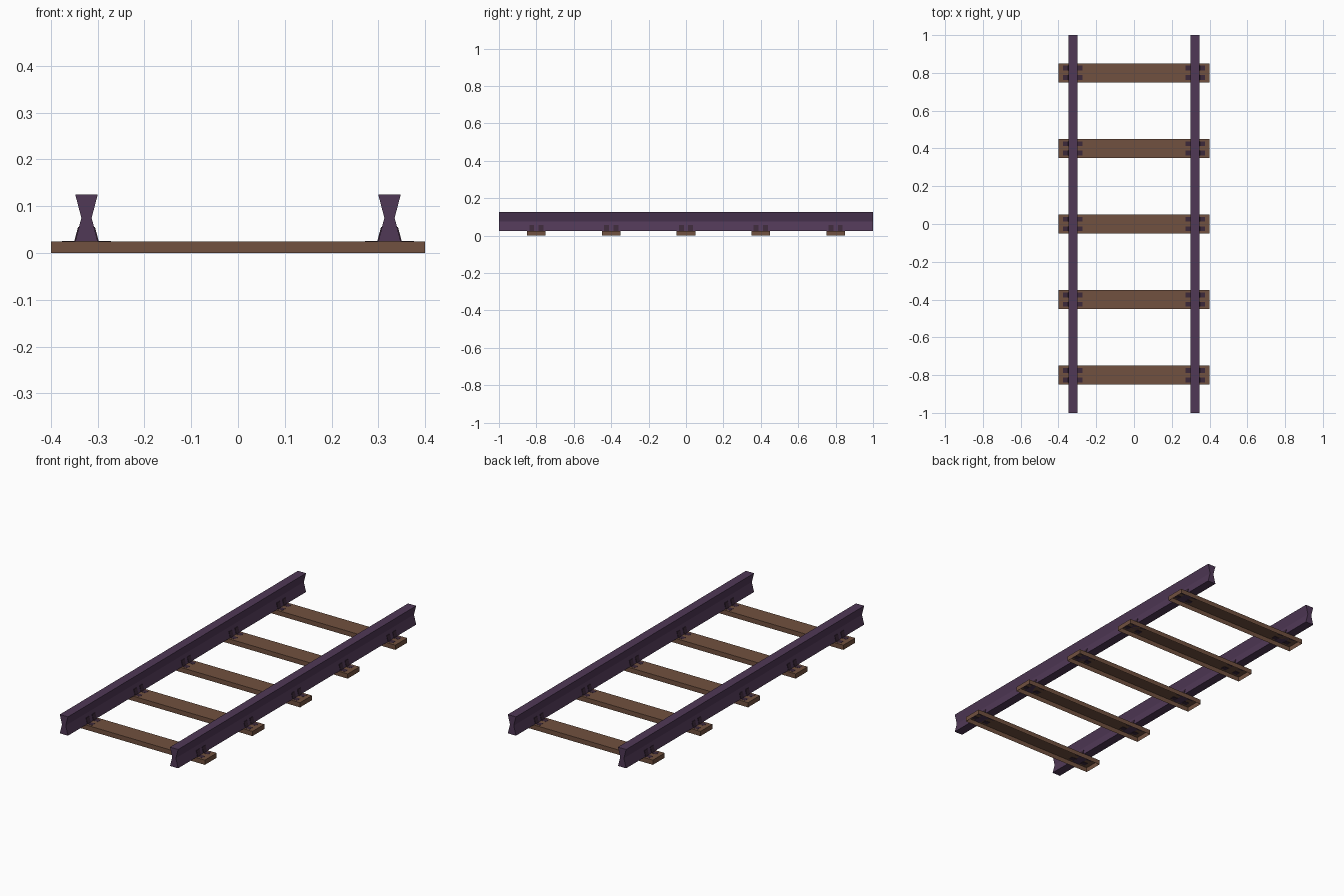
import bpy, bmesh

if "Cube" in bpy.data.objects:
    bpy.data.objects.remove(bpy.data.objects["Cube"])


def material(name, rgb):
    m = bpy.data.materials.new(name)
    m.diffuse_color = (*rgb, 1)
    m.use_nodes = True
    m.node_tree.nodes["Principled BSDF"].inputs["Base Color"].default_value = m.diffuse_color
    return m


steel = material("purple steel", (0.080, 0.040, 0.094))
wood = material("brown wood", (0.166, 0.082, 0.050))
iron = material("dark iron", (0.045, 0.022, 0.042))


def finish(name, bm, mat):
    bmesh.ops.recalc_face_normals(bm, faces=bm.faces)
    me = bpy.data.meshes.new(name)
    bm.to_mesh(me)
    bm.free()
    me.materials.append(mat)
    ob = bpy.data.objects.new(name, me)
    bpy.context.collection.objects.link(ob)
    return ob


def extrude_profile(name, points, y0, y1, mat):
    """Closed x/z outline swept along y."""
    bm = bmesh.new()
    face = bm.faces.new([bm.verts.new((x, y0, z)) for x, z in points])
    res = bmesh.ops.extrude_face_region(bm, geom=[face], use_keep_orig=True)
    verts = [g for g in res["geom"] if isinstance(g, bmesh.types.BMVert)]
    bmesh.ops.translate(bm, verts=verts, vec=(0, y1 - y0, 0))
    return finish(name, bm, mat)


RAIL_X, LOW, WAIST, TOP = 0.324, 0.025, 0.075, 0.125
rail = [(-.024, LOW), (.024, LOW), (.011, WAIST), (.024, TOP), (-.024, TOP), (-.011, WAIST)]
# thin bent strip: lies on the sleeper, then climbs the rail flank
clip = [(.022, .0235), (.052, .0235), (.052, .0256), (.026, .0256), (.0182, .0555), (.014, .0555)]

# rails with clips on both flanks at each sleeper
for side, label in ((-1, "left"), (1, "right")):
    extrude_profile(f"{label}_rail", [(side * RAIL_X + x, z) for x, z in rail], -1, 1, steel)
    for i in range(5):
        for dy in (-.025, .025):
            for flank in (-1, 1):
                y = -.8 + .4 * i + dy
                extrude_profile(f"{label}_rail_clip", [(side * RAIL_X + flank * x, z) for x, z in clip],
                                y - .013, y + .013, iron)

# sleepers, hollow underneath
for i in range(5):
    bm = bmesh.new()
    bmesh.ops.create_cube(bm, size=1)
    for v in bm.verts:
        v.co = (v.co.x * .8, v.co.y * .1 - .8 + .4 * i, v.co.z * .025 + .0125)
    bmesh.ops.recalc_face_normals(bm, faces=bm.faces)
    bottom = [f for f in bm.faces if f.normal.z < -.5]
    bmesh.ops.delete(bm, geom=bottom, context='FACES_ONLY')
    ob = finish("sleeper", bm, wood)
    if max(ob.data.polygons, key=lambda p: p.area).normal.z < 0:
        ob.data.flip_normals()
